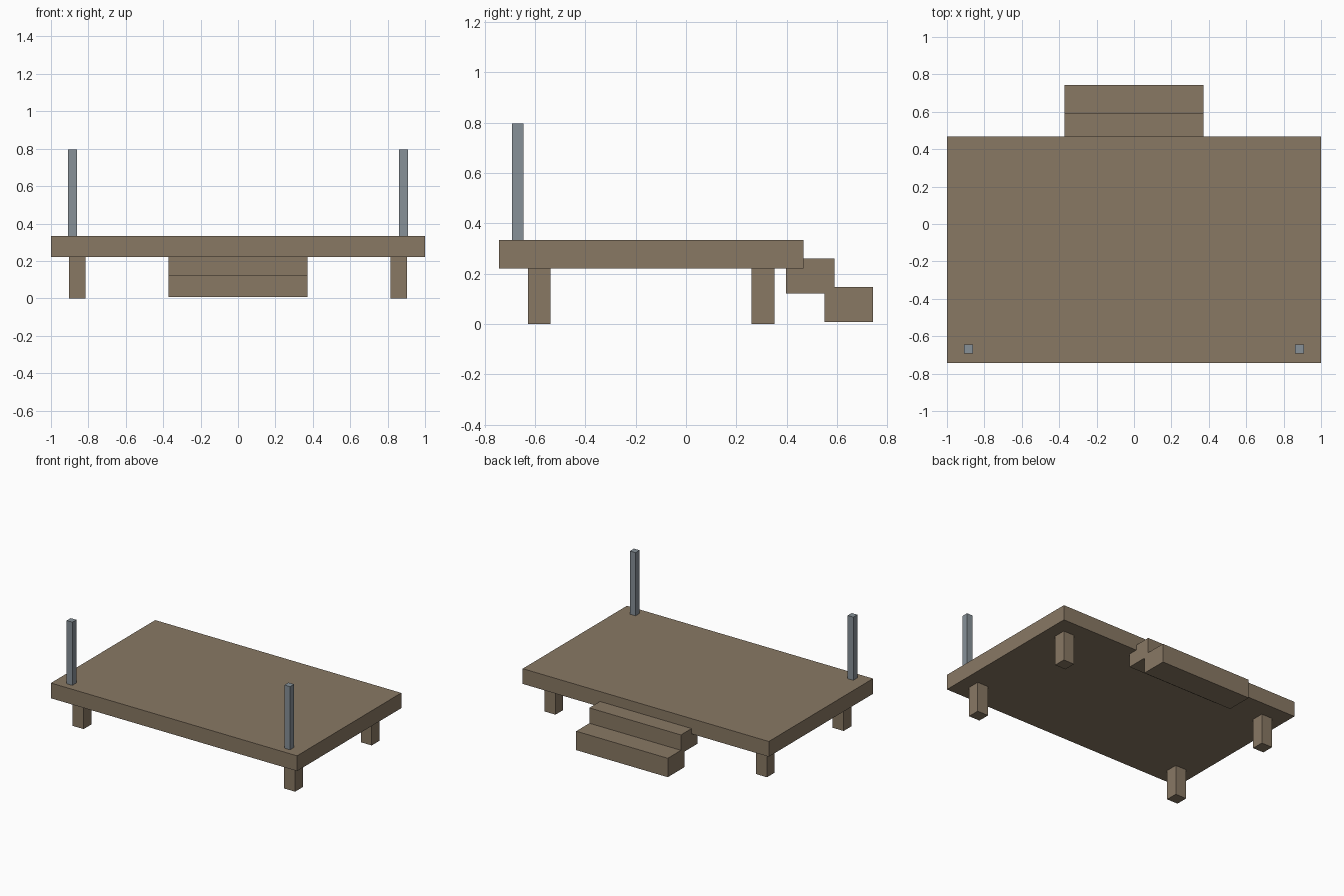
import bpy

if "Cube" in bpy.data.objects:
    bpy.data.objects.remove(bpy.data.objects["Cube"])


def material(name, rgb):
    m = bpy.data.materials.new(name)
    m.diffuse_color = (*rgb, 1.0)
    m.use_nodes = True
    m.node_tree.nodes["Principled BSDF"].inputs["Base Color"].default_value = m.diffuse_color
    return m


WOOD = material("brown_wood", (0.25, 0.19, 0.127))
METAL = material("grey_metal", (0.243, 0.283, 0.314))


def box(name, x, y, z, mat):
    """Box from (min, max) ranges along each axis."""
    bpy.ops.mesh.primitive_cube_add(size=1)
    ob = bpy.context.object
    ob.name = name
    for v in ob.data.vertices:
        v.co = [r[0] if c < 0 else r[1] for c, r in zip(v.co, (x, y, z))]
    ob.data.materials.append(mat)
    return ob


# Platform
box("deck", (-1.0, 1.0), (-0.743, 0.467), (0.221, 0.333), WOOD)

# Back steps
box("upper_step", (-0.372, 0.372), (0.398, 0.590), (0.122, 0.260), WOOD)
box("lower_step", (-0.372, 0.372), (0.551, 0.743), (0.008, 0.147), WOOD)

# Legs and front railing posts, mirrored left and right
for side, s in (("left", -1), ("right", 1)):
    leg_x = sorted((s * 0.815, s * 0.904))
    post_x = sorted((s * 0.862, s * 0.908))
    box(f"front_leg_{side}", leg_x, (-0.628, -0.539), (0.0, 0.221), WOOD)
    box(f"back_leg_{side}", leg_x, (0.261, 0.351), (0.0, 0.221), WOOD)
    box(f"post_{side}", post_x, (-0.692, -0.645), (0.333, 0.797), METAL)
